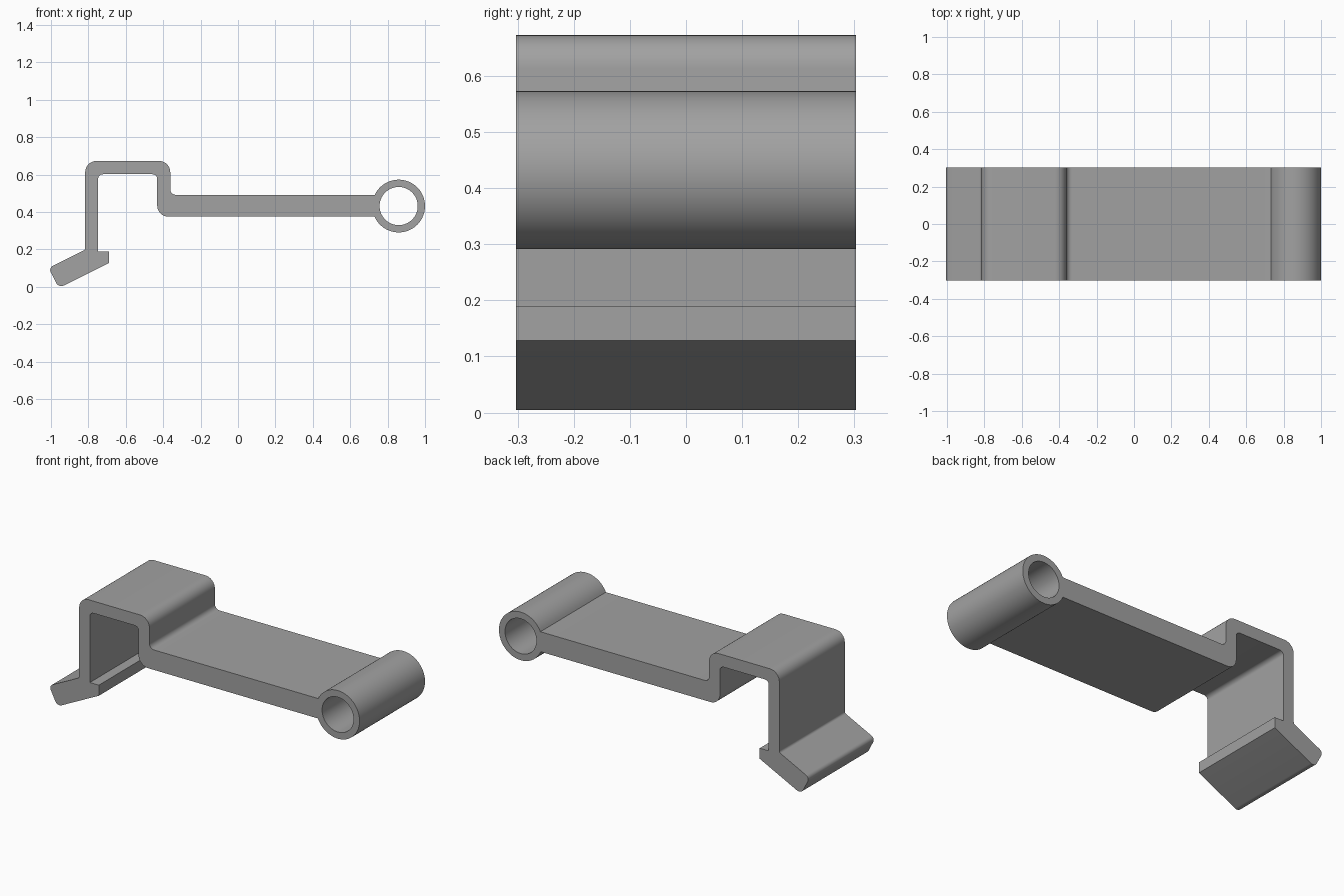
import bpy, bmesh, math
from mathutils import Vector

if "Cube" in bpy.data.objects:
    bpy.data.objects.remove(bpy.data.objects["Cube"])

HALF_WIDTH = 0.303
CENTRE, R_OUT, R_IN = Vector((0.859, 0.432)), 0.141, 0.102
PLATE_TOP, PLATE_LOW = 0.492, 0.375


def fillet(prev, corner, nxt, r, steps=8):
    """Arc points rounding one corner of the profile."""
    p, c, n = Vector(prev), Vector(corner), Vector(nxt)
    if r == 0:
        return [c]
    a, b = (p - c).normalized(), (n - c).normalized()
    half = a.angle(b) / 2
    mid = c + (a + b).normalized() * r / math.sin(half)
    s, e = c + a * r / math.tan(half) - mid, c + b * r / math.tan(half) - mid
    sweep = s.angle(e)
    return [mid + (s * math.sin((1 - t) * sweep) + e * math.sin(t * sweep)) / math.sin(sweep)
            for t in (i / steps for i in range(steps + 1))]


def arc(r, a0, a1, steps):
    return [CENTRE + Vector((math.cos(a), math.sin(a))) * r
            for a in (a0 + (a1 - a0) * i / steps for i in range(steps + 1))]


# Clip profile: x, z, corner radius (plate, raised channel, leg, slanted hook)
corners = [
    (-0.362, PLATE_TOP, 0.03), (-0.362, 0.673, 0.06), (-0.817, 0.673, 0.06),
    (-0.817, 0.199, 0.015), (-1.013, 0.101, 0.025), (-0.958, -0.006, 0.03),
    (-0.69, 0.128, 0), (-0.69, 0.19, 0), (-0.748, 0.19, 0),
    (-0.748, 0.602, 0.025), (-0.432, 0.602, 0.025), (-0.432, PLATE_LOW, 0.06),
]
# The plate runs into the barrel where its faces meet the outer circle
a_top = math.pi - math.asin((PLATE_TOP - CENTRE.y) / R_OUT)
a_low = -math.pi + math.asin((CENTRE.y - PLATE_LOW) / R_OUT)
barrel = arc(R_OUT, a_low, a_top, 56)
path = [tuple(barrel[-1])] + [c[:2] for c in corners] + [tuple(barrel[0])]
outline = list(barrel)
for i, (x, z, r) in enumerate(corners):
    outline += fillet(path[i], path[i + 1], path[i + 2], r)
hole = arc(R_IN, 0, 2 * math.pi, 64)[:-1]

# Fill the profile around the pin hole, then extrude across the width
bm = bmesh.new()
edges = []
for loop in (outline, hole):
    verts = [bm.verts.new((p.x, -HALF_WIDTH, p.y)) for p in loop]
    edges += [bm.edges.new((v, verts[(i + 1) % len(verts)])) for i, v in enumerate(verts)]
bmesh.ops.triangle_fill(bm, edges=edges, use_beauty=True, use_dissolve=False, normal=(0, -1, 0))
ext = bmesh.ops.extrude_face_region(bm, geom=bm.faces[:], use_keep_orig=True)
moved = [g for g in ext["geom"] if isinstance(g, bmesh.types.BMVert)]
bmesh.ops.translate(bm, verts=moved, vec=(0, 2 * HALF_WIDTH, 0))
bmesh.ops.recalc_face_normals(bm, faces=bm.faces[:])

mesh = bpy.data.meshes.new("hinged_clip")
bm.to_mesh(mesh)
bm.free()
clip = bpy.data.objects.new("hinged_clip", mesh)
bpy.context.collection.objects.link(clip)

grey = bpy.data.materials.new("mid grey")
grey.diffuse_color = (0.36, 0.36, 0.36, 1)
grey.use_nodes = True
grey.node_tree.nodes["Principled BSDF"].inputs["Base Color"].default_value = grey.diffuse_color
mesh.materials.append(grey)

bpy.context.view_layer.objects.active = clip
clip.select_set(True)
bpy.ops.object.shade_smooth_by_angle(angle=math.radians(25))
